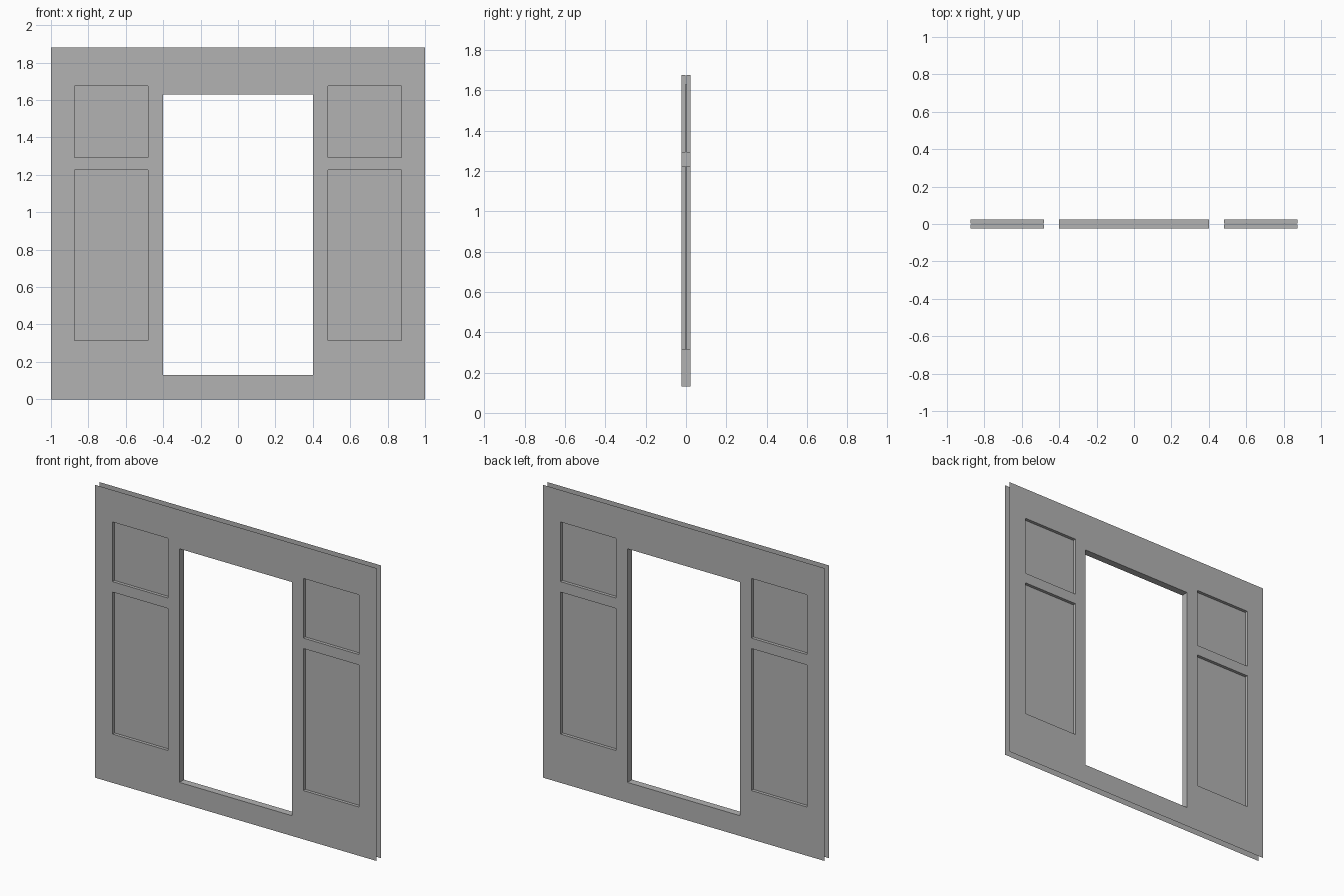
import bpy, bmesh

cube = bpy.data.objects.get("Cube")
if cube:
    bpy.data.objects.remove(cube)

FACE, FLOOR, MIDDLE = -0.023, -0.003, 0.0   # y of wall face, panel floor, mid plane
XS = [-1, -0.875, -0.48, -0.4, 0.4, 0.48, 0.875, 1]
ZS = [0, 0.13, 0.313, 1.225, 1.292, 1.63, 1.675, 1.88]

grey = bpy.data.materials.new("wall grey")
grey.use_nodes = True
colour = (0.45, 0.45, 0.45, 1)
grey.diffuse_color = colour
grey.node_tree.nodes["Principled BSDF"].inputs["Base Color"].default_value = colour


def depth(i, k):
    """Depth of one wall cell: doorway, sunken panel or plain wall."""
    x = abs(XS[i] + XS[i + 1]) / 2
    z = (ZS[k] + ZS[k + 1]) / 2
    if x < 0.4 and 0.13 < z < 1.63:
        return MIDDLE
    if 0.48 < x < 0.875 and (0.313 < z < 1.225 or 1.292 < z < 1.675):
        return FLOOR
    return FACE


bm = bmesh.new()


def quad(*points):
    bm.faces.new([bm.verts.new(p) for p in points])


n = len(XS) - 1
for i in range(n):
    for k in range(n):
        x0, x1, z0, z1 = XS[i], XS[i + 1], ZS[k], ZS[k + 1]
        y = depth(i, k)
        # Wall face or panel floor
        if y != MIDDLE:
            quad((x0, y, z0), (x1, y, z0), (x1, y, z1), (x0, y, z1))
        # Reveals between cells of different depth; the outer rim stays open
        if i + 1 < n and depth(i + 1, k) != y:
            w = depth(i + 1, k)
            quad((x1, y, z0), (x1, w, z0), (x1, w, z1), (x1, y, z1))
        if k + 1 < n and depth(i, k + 1) != y:
            w = depth(i, k + 1)
            quad((x0, y, z1), (x1, y, z1), (x1, w, z1), (x0, w, z1))

bmesh.ops.remove_doubles(bm, verts=bm.verts, dist=0.0005)
bmesh.ops.recalc_face_normals(bm, faces=bm.faces)
bm.normal_update()
if sum(f.normal.y * f.calc_area() for f in bm.faces) > 0:
    bmesh.ops.reverse_faces(bm, faces=bm.faces)

mesh = bpy.data.meshes.new("doorway_wall")
bm.to_mesh(mesh)
bm.free()
mesh.materials.append(grey)
wall = bpy.data.objects.new("doorway_wall", mesh)
bpy.context.collection.objects.link(wall)

# Back sheet, joined through the doorway reveal
mirror = wall.modifiers.new("back_side", 'MIRROR')
mirror.use_axis = (False, True, False)
mirror.merge_threshold = 0.0005
